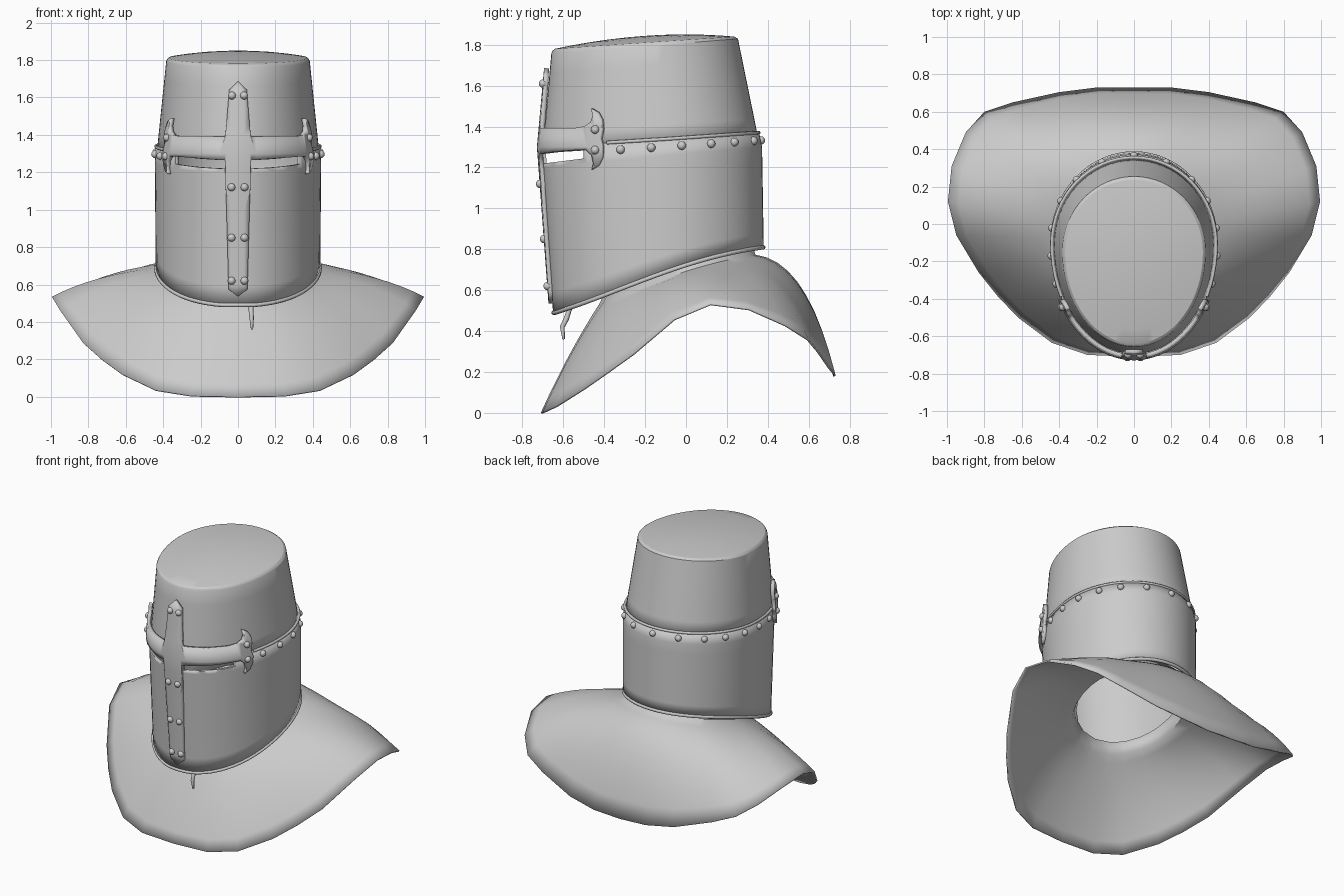
import bpy, bmesh, math
from math import sin, cos, pi
from mathutils import Vector

if "Cube" in bpy.data.objects:
    bpy.data.objects.remove(bpy.data.objects["Cube"])

# ---------- helmet surface definition ----------
# z, front y, back y, half width, y of the widest point
PROFILE = [(0.45, -0.647, 0.386, 0.438, -0.10), (1.30, -0.71, 0.372, 0.445, -0.10),
           (1.85, -0.66, 0.26, 0.388, -0.15)]

def surf(t, z, off=0.0):
    """Point on the egg-shaped shell; t = angle from the front."""
    a, b = PROFILE[:2] if z < 1.3 else PROFILE[1:]
    k = (z - a[0]) / (b[0] - a[0])
    yf, yb, w, yc = [p + (q - p) * k for p, q in zip(a[1:], b[1:])]
    c = cos(t)
    depth = (yc - yf if c > 0 else yb - yc) + off
    return Vector(((w + off) * sin(t), yc - depth * c, z))

def angle_at(y):
    return math.acos((-0.1 - y) / (0.61 if y < -0.1 else 0.472))

def y_ref(t):
    return -0.1 - cos(t) * (0.56 if cos(t) > 0 else 0.482)

def rim_z(y):
    s = max(0, min(1, (y + 0.65) / 1.035))
    return 0.49 + 0.32 * (s + 0.17 * s * sin(pi * s))

def seam_z(y):
    return 1.345 + 0.066 * y

# ---------- helpers ----------
def finish(name, bm, angle=35):
    bmesh.ops.recalc_face_normals(bm, faces=bm.faces)
    me = bpy.data.meshes.new(name)
    bm.to_mesh(me)
    bm.free()
    ob = bpy.data.objects.new(name, me)
    bpy.context.collection.objects.link(ob)
    bpy.ops.object.select_all(action='DESELECT')
    bpy.context.view_layer.objects.active = ob
    ob.select_set(True)
    bpy.ops.object.shade_smooth_by_angle(angle=math.radians(angle))
    return ob

def loft(name, rings, cap=False, thick=0.0, angle=35):
    bm = bmesh.new()
    vs = [[bm.verts.new(p) for p in r] for r in rings]
    n = len(vs[0])
    for a, b in zip(vs, vs[1:]):
        for i in range(n):
            j = (i + 1) % n
            bm.faces.new((a[i], a[j], b[j], b[i]))
    if cap:
        bm.faces.new(vs[-1])
    ob = finish(name, bm, angle)
    if thick:
        m = ob.modifiers.new("thickness", 'SOLIDIFY')
        m.thickness = thick
        m.offset = -1
    return ob

def tube(name, pts, radius, cyclic=False, radii=None):
    cu = bpy.data.curves.new(name, 'CURVE')
    cu.dimensions = '3D'
    cu.bevel_depth = radius
    cu.bevel_resolution = 2
    cu.use_fill_caps = True
    sp = cu.splines.new('POLY')
    sp.points.add(len(pts) - 1)
    for i, (q, p) in enumerate(zip(sp.points, pts)):
        q.co = (*p, 1)
        q.radius = radii[i] if radii else 1
    sp.use_cyclic_u = cyclic
    ob = bpy.data.objects.new(name, cu)
    bpy.context.collection.objects.link(ob)

N = 64
TS = [2 * pi * i / N for i in range(N)]

# ---------- lower helmet plate with eye slits ----------
rows = []
for k in range(9):
    ring = []
    for t in TS:
        y = y_ref(t)
        z0, z1 = rim_z(y), seam_z(y)
        ring.append(surf(t, z0 + (z1 - z0) * k / 8))
    rows.append(ring)
lower = loft("lower_helmet_plate", rows, thick=0.014)

bm = bmesh.new()
for s in (-1, 1):
    res = bmesh.ops.create_cube(bm, size=1)
    for v in res['verts']:
        x, y = s * (0.285 + v.co.x * 0.43), -0.675 + v.co.y * 0.35
        v.co = (x, y, 1.24 + 0.125 * (y + 0.715) + v.co.z * 0.046)
cutter = finish("slit_cutter", bm)
cutter.hide_render = True
cut = lower.modifiers.new("eye_slits", 'BOOLEAN')
cut.operation = 'DIFFERENCE'
cut.object = cutter
bpy.context.view_layer.objects.active = lower
for m in [m.name for m in lower.modifiers if m.type in {'SOLIDIFY', 'BOOLEAN'}]:
    bpy.ops.object.modifier_apply(modifier=m)
bpy.data.objects.remove(cutter)

# ---------- upper helmet plate with domed crown ----------
rows = []
for k in range(6):
    ring = []
    for t in TS:
        z0, z1 = seam_z(y_ref(t)) - 0.03, 1.80 + 0.068 * (y_ref(t) + 0.05)
        ring.append(surf(t, z0 + (z1 - z0) * k / 5, -0.01))
    rows.append(ring)
mid = Vector((0, -0.19, 0))
for s in (0.985, 0.96, 0.8, 0.6, 0.4, 0.2, 0.05):
    h = (0.012 if s > 0.97 else 0.018) + 0.036 * (1 - s * s)
    ring = []
    for p in rows[5]:
        q = mid + (p - mid) * s
        q.z = 1.803 + 0.068 * q.y + h
        ring.append(q)
    rows.append(ring)
loft("upper_helmet_plate", rows, cap=True, thick=0.012, angle=25)

# ---------- rolled edges ----------
tube("bottom_rim", [surf(t, rim_z(y_ref(t)), -0.002) for t in TS], 0.011, True)
back = [t for t in TS if 1.05 < t < 2 * pi - 1.05]
tube("seam_rim", [surf(t, seam_z(y_ref(t)), -0.002) for t in back], 0.009)

# ---------- riveted cross with forked arm ends ----------
fork = [(-0.53, 1.393), (-0.49, 1.40), (-0.46, 1.42), (-0.45, 1.45), (-0.457, 1.488),
        (-0.425, 1.47), (-0.405, 1.435), (-0.40, 1.39), (-0.41, 1.34), (-0.40, 1.30),
        (-0.405, 1.25), (-0.425, 1.21), (-0.457, 1.19), (-0.448, 1.22), (-0.455, 1.26),
        (-0.48, 1.285), (-0.53, 1.285)]
outline = ([(0, 1.685), (0.11, 1.64), (0.15, 1.39)] + [(angle_at(y), z) for y, z in fork]
           + [(0.15, 1.265), (0.11, 0.575), (0, 0.535)])
bm = bmesh.new()
bm.faces.new([bm.verts.new((u, 0, z)) for u, z in outline])
cuts = [((u * 0.07, 0, 0), (1, 0, 0)) for u in range(1, 16)]
cuts += [((0, 0, 0.6 + 0.1 * k), (0, 0, 1)) for k in range(11)]
for co, no in cuts:
    bmesh.ops.bisect_plane(bm, geom=bm.verts[:] + bm.edges[:] + bm.faces[:],
                           plane_co=co, plane_no=no)
for v in bm.verts:
    v.co = surf(v.co.x, v.co.z, 0.007)
cross = finish("cross_plate", bm)
m = cross.modifiers.new("both_sides", 'MIRROR')
m.merge_threshold = 0.001
m = cross.modifiers.new("thickness", 'SOLIDIFY')
m.thickness = 0.024
m.offset = 0

# ---------- rivets ----------
spots = [(angle_at(y), seam_z(y) - 0.037, 0) for y in (-0.32, -0.17, -0.02, 0.125, 0.24, 0.335)]
spots += [(angle_at(-0.435), z, 0.018) for z in (1.385, 1.285)]
spots += [(0.075, z, 0.018) for z in (1.61, 1.12, 0.85, 0.62)]
bm = bmesh.new()
for p in [surf(s * t, z, o) for t, z, o in spots for s in (-1, 1)] + [surf(pi, 1.332)]:
    res = bmesh.ops.create_uvsphere(bm, u_segments=12, v_segments=8, radius=0.021)
    bmesh.ops.translate(bm, verts=res['verts'], vec=p)
finish("rivets", bm, 60)

# ---------- cloth cape: hem points from front to back, one side ----------
hem = [(0, -0.71, 0), (0.25, -0.70, 0.005), (0.44, -0.635, 0.035), (0.62, -0.50, 0.12),
       (0.73, -0.385, 0.20), (0.83, -0.26, 0.29), (0.95, -0.06, 0.46), (0.995, 0.12, 0.535),
       (0.975, 0.31, 0.51), (0.90, 0.49, 0.43), (0.80, 0.60, 0.36), (0.65, 0.65, 0.30),
       (0.40, 0.705, 0.22), (0.2, 0.73, 0.19), (0, 0.73, 0.18)]
hem += [(-x, y, z) for x, y, z in hem[-2:0:-1]]
rings = [[] for _ in range(11)]
for p in hem:
    h = Vector(p)
    a = math.atan2(h.x, -h.y)
    neck = Vector((0.37 * sin(a), -0.04 - 0.38 * cos(a), 0))
    neck.z = rim_z(neck.y) - 0.03
    puff = 0.5 - 0.5 * cos(a)
    ctl = neck.lerp(h, 0.52 + 0.14 * puff)
    ctl.z = h.z + (neck.z - h.z) * (0.57 + 0.38 * puff ** 0.7)
    for k in range(10):
        u = 1 - k / 9
        rings[k].append((1 - u) ** 2 * neck + 2 * u * (1 - u) * ctl + u * u * h)
    rings[10].append(Vector((neck.x * 0.93, neck.y * 0.93, neck.z + 0.07)))
loft("cape", rings, thick=0.01, angle=60)

# ---------- hanging lace ----------
tube("lace", [(0.06, -0.50, 0.55), (0.065, -0.55, 0.54), (0.07, -0.572, 0.50),
              (0.07, -0.585, 0.46), (0.073, -0.605, 0.42), (0.075, -0.598, 0.36)],
     0.012, radii=[1, 1, 1, 1.1, 1, 0.5])
